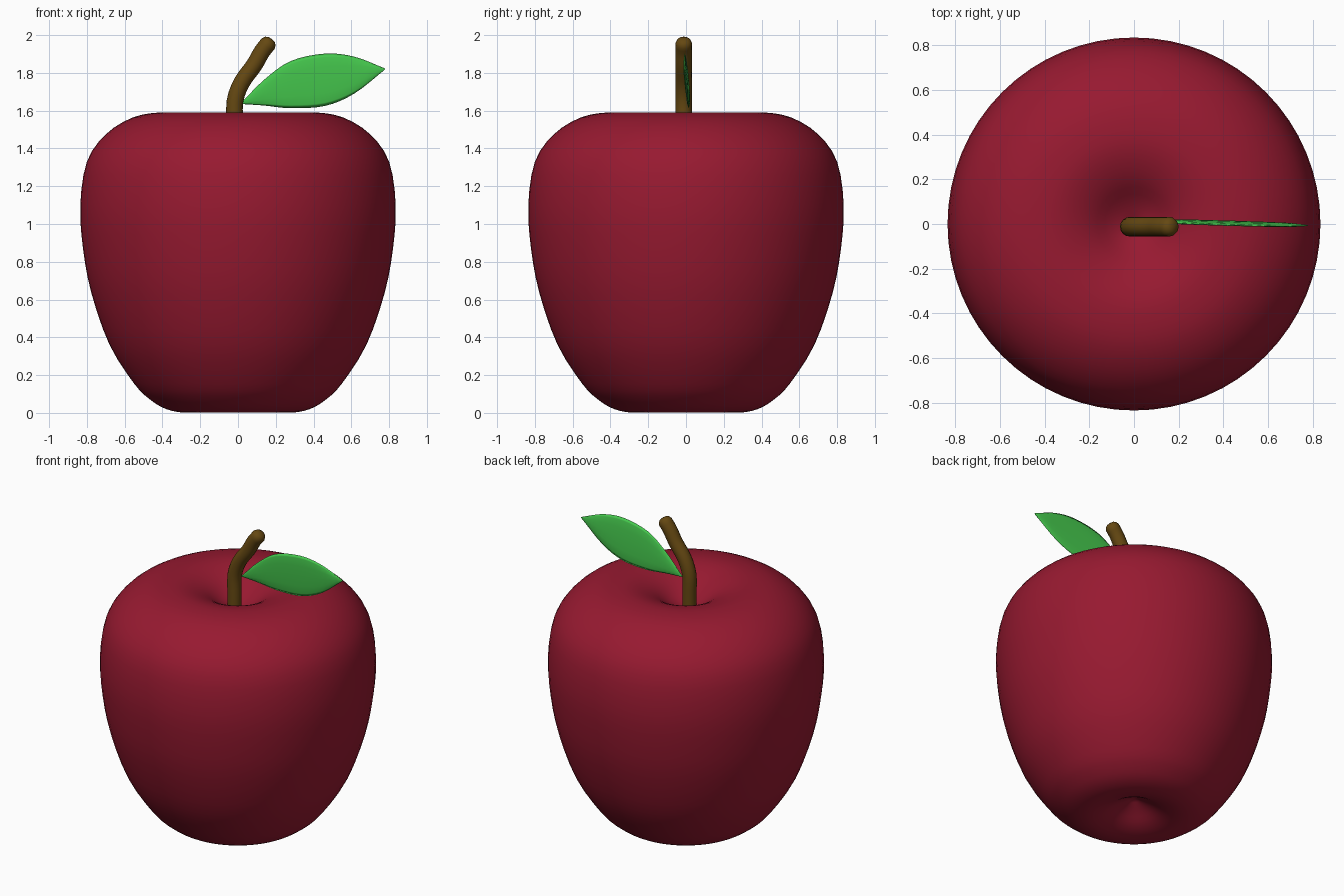
import bpy, bmesh, math
from mathutils import Vector

if "Cube" in bpy.data.objects:
    bpy.data.objects.remove(bpy.data.objects["Cube"])


def finish(name, bm, color):
    bmesh.ops.recalc_face_normals(bm, faces=bm.faces)
    me = bpy.data.meshes.new(name)
    bm.to_mesh(me)
    bm.free()
    for p in me.polygons:
        p.use_smooth = True
    mat = bpy.data.materials.new(name + "_color")
    mat.diffuse_color = (*color, 1)
    mat.use_nodes = True
    mat.node_tree.nodes["Principled BSDF"].inputs["Base Color"].default_value = mat.diffuse_color
    me.materials.append(mat)
    ob = bpy.data.objects.new(name, me)
    bpy.context.collection.objects.link(ob)
    return ob


def smooth_path(pts, n):
    """Catmull-Rom interpolation through the points."""
    pts = [Vector(p) for p in pts]
    ext = [2 * pts[0] - pts[1]] + pts + [2 * pts[-1] - pts[-2]]
    out = []
    for a, b, c, d in zip(ext, ext[1:], ext[2:], ext[3:]):
        for i in range(n):
            t = i / n
            out.append(0.5 * (2 * b + (c - a) * t + (2 * a - 5 * b + 4 * c - d) * t * t
                              + (3 * b - a - 3 * c + d) * t ** 3))
    return out + [pts[-1]]


def skin(bm, rings, start, end):
    """Join closed rings of points, ending in a point at both ends."""
    rows = [[bm.verts.new(p) for p in r] for r in rings]
    n = len(rows[0])
    for a, b in zip(rows, rows[1:]):
        for i in range(n):
            j = (i + 1) % n
            bm.faces.new((a[i], a[j], b[j], b[i]))
    for row, tip in ((rows[0], start), (rows[-1], end)):
        v = bm.verts.new(tip)
        for i in range(n):
            bm.faces.new((row[i], row[(i + 1) % n], v))


# Apple body: revolved profile (radius, height) with both dimples
profile = smooth_path([
    (0, .12), (.09, .075), (.18, .025), (.28, .002), (.38, .02), (.465, .07),
    (.55, .155), (.68, .36), (.775, .63), (.82, .865), (.835, 1.1), (.80, 1.33),
    (.70, 1.475), (.56, 1.563), (.42, 1.59), (.31, 1.58), (.2, 1.535),
    (.1, 1.465), (0, 1.42)], 3)
SEG = 64
angles = [2 * math.pi * i / SEG for i in range(SEG)]
rings = [[(r * math.cos(a), r * math.sin(a), z) for a in angles] for r, z in profile[1:-1]]
bm = bmesh.new()
skin(bm, rings, (0, 0, profile[0].y), (0, 0, profile[-1].y))
finish("apple_body", bm, (.31, .01, .03))

# Stem: bent tube with a rounded tip
path = smooth_path([(-.017, 1.38), (-.017, 1.52), (-.016, 1.65), (.02, 1.75),
                    (.085, 1.84), (.125, 1.91), (.16, 1.955)], 3)
radii = [.044] * len(path)
axis = (path[-1] - path[-2]).normalized()
path += [path[-1] + axis * .018, path[-1] + axis * .028]
radii += [.036, .022]
rings = []
for i, p in enumerate(path):
    t = (path[min(i + 1, len(path) - 1)] - path[max(i - 1, 0)]).normalized()
    rings.append([(p.x + radii[i] * math.cos(a) * t.y, -.012 + radii[i] * math.sin(a),
                   p.y - radii[i] * math.cos(a) * t.x) for a in angles[::4]])
bm = bmesh.new()
skin(bm, rings, (path[0].x, -.012, path[0].y),
     (path[-1].x + axis.x * .003, -.012, path[-1].y + axis.y * .003))
finish("stem", bm, (.13, .065, .006))

# Leaf: thin lens section between an upper and a lower outline (x, top, bottom)
outline = smooth_path([(.02, 1.645, 1.635), (.14, 1.765, 1.627), (.28, 1.863, 1.613),
                       (.46, 1.902, 1.625), (.615, 1.886, 1.69), (.775, 1.825, 1.815)], 4)
rings = []
for x, top, bottom in outline:
    mid, half = (top + bottom) / 2, (top - bottom) / 2
    lean = .013 - .02 * (x - .1) / .68
    ring = []
    for i in range(12):
        a = 2 * math.pi * i / 12
        z = mid + half * math.cos(a)
        ring.append((x, lean - .06 * (z - mid) + .009 * math.sin(a) * min(1, half / .06 + .2), z))
    rings.append(ring)
bm = bmesh.new()
skin(bm, rings, (.012, .013, 1.64), (.78, -.007, 1.82))
finish("leaf", bm, (.06, .58, .075))
